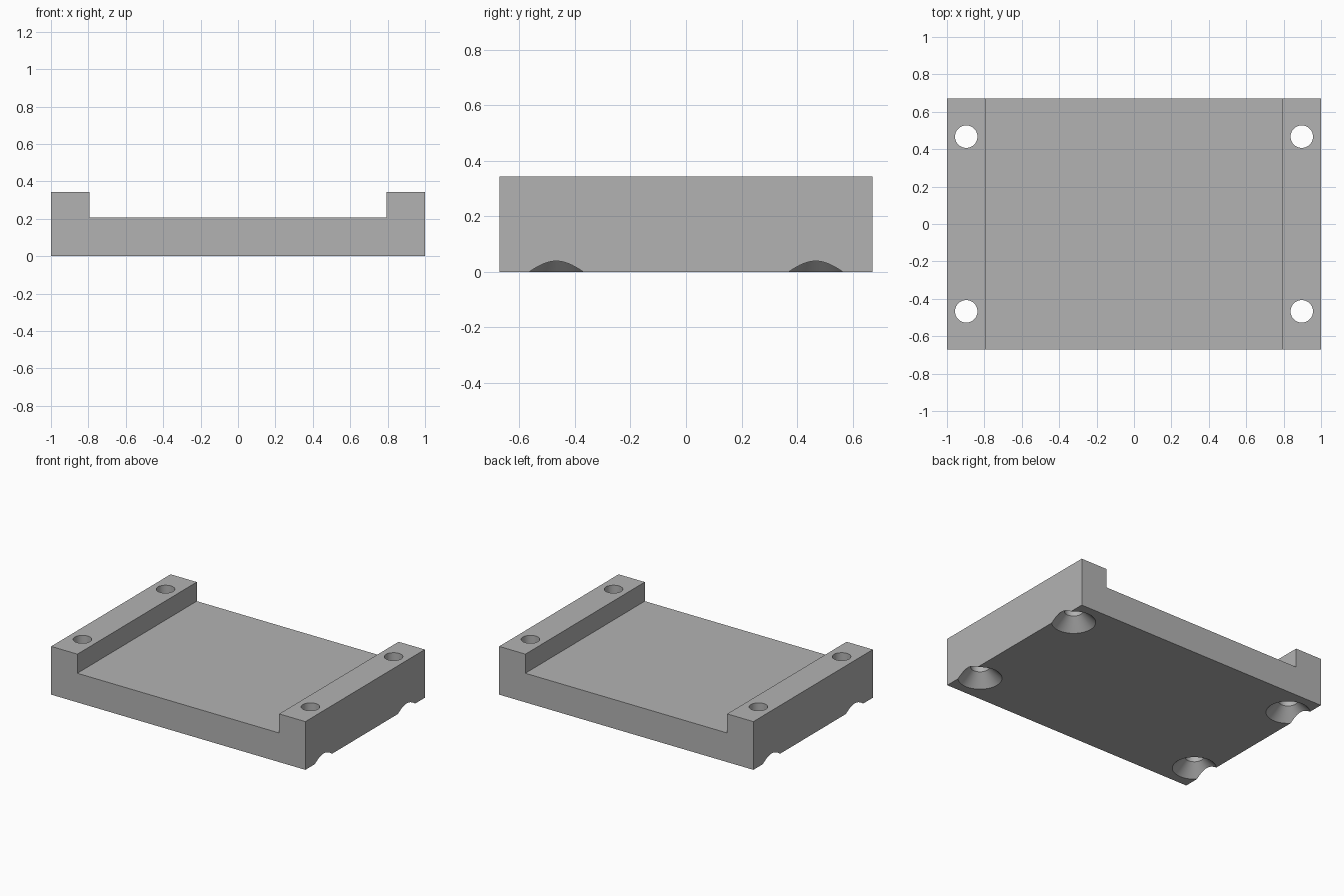
import bpy, bmesh, math
from mathutils import Matrix, Vector

cube = bpy.data.objects.get("Cube")
if cube:
    bpy.data.objects.remove(cube, do_unlink=True)

HALF_DEPTH, HEIGHT, FLOOR, RAIL_X = 0.671, 0.343, 0.207, 0.794
HOLE_X, HOLE_Y, HOLE_R, SINK_R = 0.897, 0.467, 0.06, 0.1415
SEGMENTS = 64

grey = bpy.data.materials.new("plain grey")
grey.use_nodes = True
colour = (0.45, 0.45, 0.45, 1)
grey.diffuse_color = colour
grey.node_tree.nodes["Principled BSDF"].inputs["Base Color"].default_value = colour


def make_object(name, bm):
    bmesh.ops.recalc_face_normals(bm, faces=bm.faces)
    mesh = bpy.data.meshes.new(name)
    bm.to_mesh(mesh)
    bm.free()
    mesh.materials.append(grey)
    obj = bpy.data.objects.new(name, mesh)
    bpy.context.collection.objects.link(obj)
    return obj


# Base plate with two raised rails: one channel profile pushed from front to back
half = [(1, 0), (1, HEIGHT), (RAIL_X, HEIGHT), (RAIL_X, FLOOR)]
profile = half + [(-x, z) for x, z in reversed(half)]
bm = bmesh.new()
face = bm.faces.new([bm.verts.new((x, -HALF_DEPTH, z)) for x, z in profile])
push = bmesh.ops.extrude_face_region(bm, geom=[face], use_keep_orig=True)
moved = [v for v in push["geom"] if isinstance(v, bmesh.types.BMVert)]
bmesh.ops.translate(bm, verts=moved, vec=Vector((0, 2 * HALF_DEPTH, 0)))
plate = make_object("mounting_plate", bm)

# Countersunk screw holes: stacked rings, bored from below at each corner
over = 0.05
rings = [(SINK_R + over, -over), (HOLE_R, SINK_R - HOLE_R), (HOLE_R, HEIGHT + over)]
bm = bmesh.new()
for sx in (-1, 1):
    for sy in (-1, 1):
        loops = []
        for r, z in rings:
            place = Matrix.Translation((sx * HOLE_X, sy * HOLE_Y, z))
            loops.append(bmesh.ops.create_circle(
                bm, segments=SEGMENTS, radius=r, matrix=place)["verts"])
        for low, high in zip(loops, loops[1:]):
            for i in range(SEGMENTS):
                j = (i + 1) % SEGMENTS
                bm.faces.new((low[i], low[j], high[j], high[i]))
        bm.faces.new(loops[0])
        bm.faces.new(loops[-1])
cutter = make_object("screw_hole_cutter", bm)
cutter.hide_render = True

bore = plate.modifiers.new("screw_holes", "BOOLEAN")
bore.operation = "DIFFERENCE"
bore.solver = "EXACT"
bore.object = cutter

bpy.ops.object.select_all(action="DESELECT")
plate.select_set(True)
bpy.context.view_layer.objects.active = plate
bpy.ops.object.modifier_apply(modifier=bore.name)
bpy.data.objects.remove(cutter, do_unlink=True)
bpy.ops.object.shade_smooth_by_angle(angle=math.radians(30))
